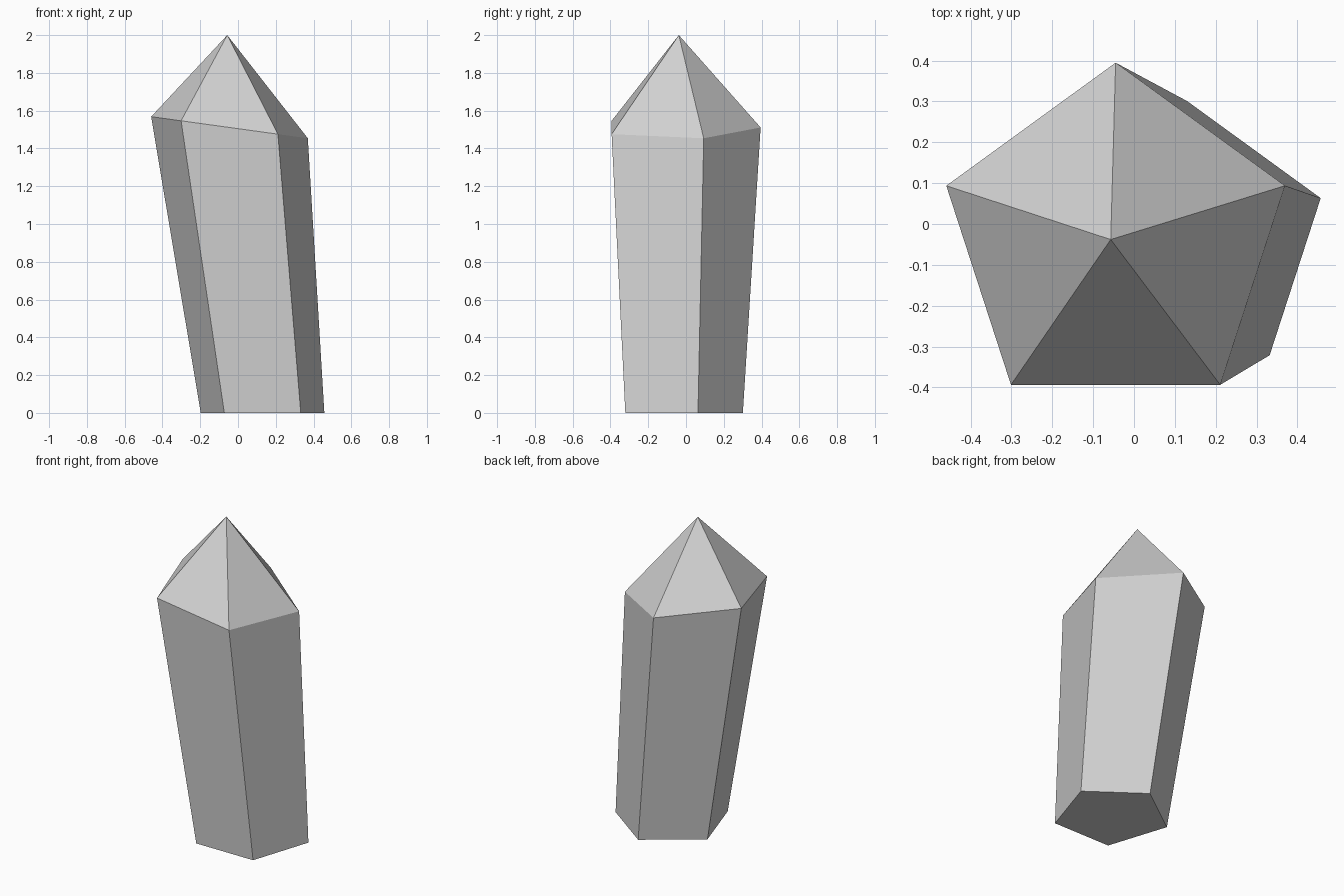
import bpy
import bmesh
from math import cos, sin, tau, pi
from mathutils import Vector

SIDES = 5

cube = bpy.data.objects.get("Cube")
if cube:
    bpy.data.objects.remove(cube, do_unlink=True)


def make_material(name, colour):
    mat = bpy.data.materials.new(name)
    mat.use_nodes = True
    mat.diffuse_color = colour
    mat.node_tree.nodes["Principled BSDF"].inputs["Base Color"].default_value = colour
    return mat


def add_ring(bm, centre, radius, slope=0.0):
    """Pentagon with one corner towards the back, tilted along x by slope."""
    ring = []
    for i in range(SIDES):
        a = pi / 2 + tau * i / SIDES
        dx, dy = radius * cos(a), radius * sin(a)
        ring.append(bm.verts.new(Vector(centre) + Vector((dx, dy, slope * dx))))
    return ring


bm = bmesh.new()

# Leaning shaft: small foot and wider, tilted shoulder
foot = add_ring(bm, (0.13, -0.043, 0), 0.344)
shoulder = add_ring(bm, (-0.045, -0.041, 1.511), 0.436, slope=-0.138)
apex = bm.verts.new((-0.057, -0.038, 2))

# Base, side facets and pointed tip
bm.faces.new(reversed(foot))
for i in range(SIDES):
    j = (i + 1) % SIDES
    bm.faces.new((foot[i], foot[j], shoulder[j], shoulder[i]))
    bm.faces.new((shoulder[i], shoulder[j], apex))

bmesh.ops.recalc_face_normals(bm, faces=bm.faces)
mesh = bpy.data.meshes.new("crystal")
bm.to_mesh(mesh)
bm.free()
mesh.materials.append(make_material("light grey", (0.64, 0.64, 0.64, 1)))
bpy.context.collection.objects.link(bpy.data.objects.new("crystal", mesh))
